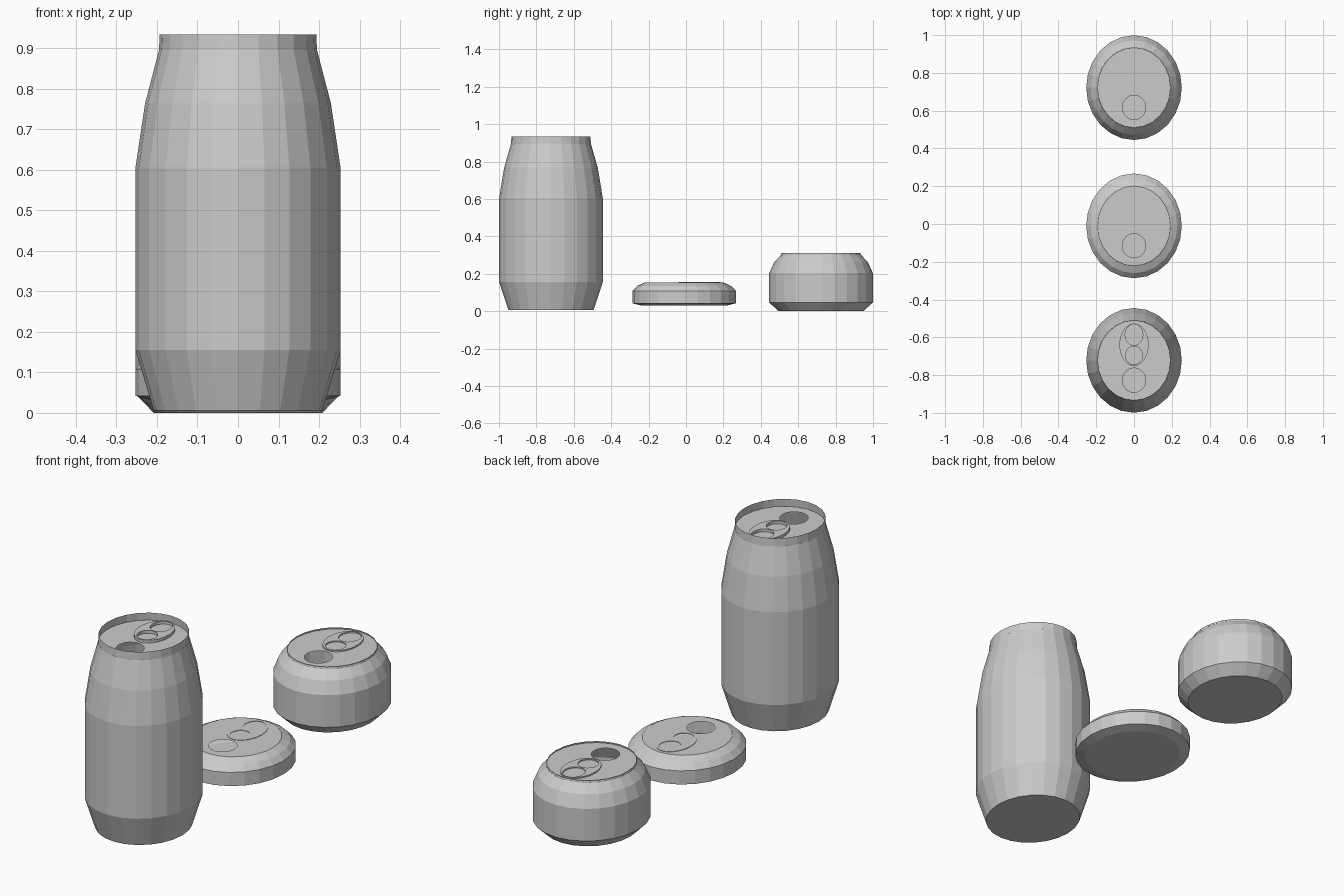
import bpy, bmesh, math

if "Cube" in bpy.data.objects:
    bpy.data.objects.remove(bpy.data.objects["Cube"])

SIDES = 24
RY = 1.095  # cans are slightly longer along y than along x

metal = bpy.data.materials.new("light grey metal")
metal.diffuse_color = (0.6, 0.6, 0.6, 1)
metal.use_nodes = True
metal.node_tree.nodes["Principled BSDF"].inputs["Base Color"].default_value = metal.diffuse_color


def add_mesh(name, bm):
    me = bpy.data.meshes.new(name)
    bm.to_mesh(me)
    bm.free()
    me.materials.append(metal)
    ob = bpy.data.objects.new(name, me)
    bpy.context.collection.objects.link(ob)
    return ob


def can_body(name, cy, profile):
    """Open-topped shell turned from (radius, height) pairs, closed at the base."""
    bm = bmesh.new()
    rings = []
    for r, z in profile:
        rings.append([bm.verts.new((r * math.cos(2 * math.pi * i / SIDES),
                                    cy + r * RY * math.sin(2 * math.pi * i / SIDES), z))
                      for i in range(SIDES)])
    for a, b in zip(rings, rings[1:]):
        for i in range(SIDES):
            j = (i + 1) % SIDES
            bm.faces.new((a[i], a[j], b[j], b[i]))
    bm.faces.new(rings[0][::-1])
    return add_mesh(name, bm)


def plate(name, loops, z, thick=0.0):
    """Flat plate from ellipses (cy, rx, ry, sides); the first is the outline, the rest are holes."""
    cu = bpy.data.curves.new(name, 'CURVE')
    cu.dimensions = '2D'
    cu.fill_mode = 'BOTH'
    cu.extrude = thick / 2
    for cy, rx, ry, n in loops:
        sp = cu.splines.new('POLY')
        sp.points.add(n - 1)
        for i, p in enumerate(sp.points):
            a = 2 * math.pi * i / n
            p.co = (rx * math.cos(a), cy + ry * math.sin(a), 0, 1)
        sp.use_cyclic_u = True
    tmp = bpy.data.objects.new(name + "_outline", cu)
    bpy.context.collection.objects.link(tmp)
    bpy.context.view_layer.update()
    me = tmp.evaluated_get(bpy.context.evaluated_depsgraph_get()).to_mesh()
    bm = bmesh.new()
    bm.from_mesh(me)
    tmp.to_mesh_clear()
    bpy.data.objects.remove(tmp)
    bmesh.ops.remove_doubles(bm, verts=bm.verts, dist=1e-5)
    bmesh.ops.translate(bm, verts=bm.verts, vec=(0, 0, z + thick / 2))
    if thick:
        bmesh.ops.recalc_face_normals(bm, faces=bm.faces)
    else:
        for f in bm.faces:
            f.normal_update()
            if f.normal.z < 0:
                f.normal_flip()
    for f in bm.faces:
        f.smooth = False
    return add_mesh(name, bm)


def can(name, cy, profile, lid_z, lid_r, tab_thick):
    can_body(name + "_body", cy, profile)
    # lid with the drinking hole
    plate(name + "_lid", [(cy, lid_r, lid_r * RY, SIDES),
                          (cy - 0.105, 0.062, 0.064, 32)], lid_z)
    # pull tab with two finger holes
    t = cy + 0.083
    plate(name + "_pull_tab", [(t, 0.077, 0.112, 32),
                               (t + 0.053, 0.047, 0.056, 24),
                               (t - 0.056, 0.045, 0.048, 24)], lid_z + 0.0005, tab_thick)


# intact tall can
can("tall_can", -0.722,
    [(0.208, 0.006), (0.253, 0.155), (0.253, 0.605), (0.229, 0.765),
     (0.195, 0.895), (0.193, 0.934)], 0.897, 0.195, 0.014)

# fully flattened can
can("flat_can", -0.01,
    [(0.208, 0.03), (0.253, 0.042), (0.253, 0.108), (0.229, 0.135),
     (0.195, 0.152), (0.193, 0.154)], 0.153, 0.194, 0.002)

# half crushed can
can("crushed_can", 0.722,
    [(0.208, 0.0), (0.253, 0.047), (0.253, 0.203), (0.229, 0.262),
     (0.195, 0.301), (0.193, 0.311)], 0.303, 0.195, 0.006)
